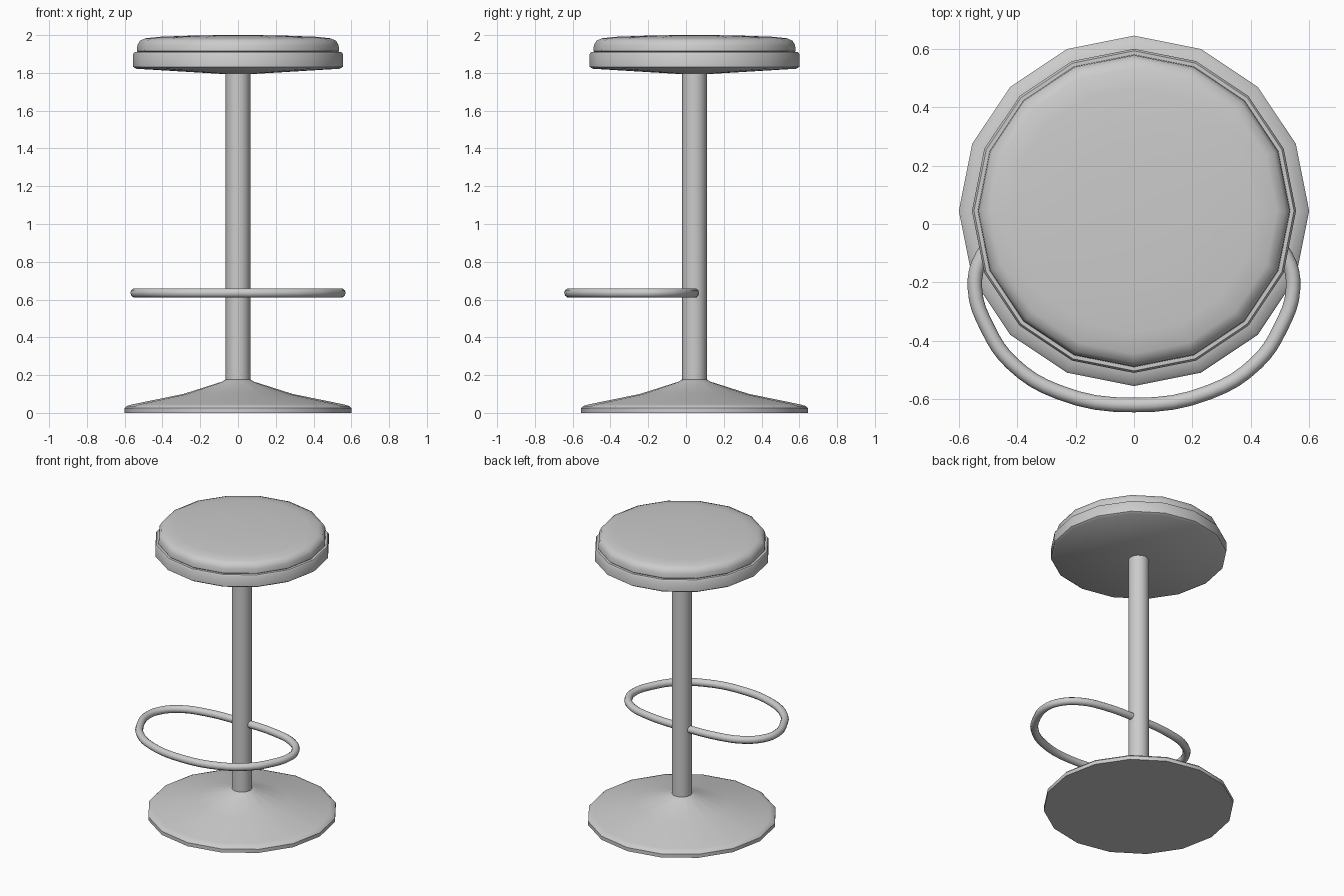
import bpy, bmesh
from math import cos, sin, pi, radians

cube = bpy.data.objects.get("Cube")
if cube:
    bpy.data.objects.remove(cube, do_unlink=True)

AXIS_Y = 0.045   # the post stands a little behind the centre

grey = bpy.data.materials.new("light grey")
grey.use_nodes = True
COLOUR = (0.6, 0.6, 0.6, 1)
grey.diffuse_color = COLOUR
grey.node_tree.nodes["Principled BSDF"].inputs["Base Color"].default_value = COLOUR


def finish(obj, angle=40):
    obj.data.materials.append(grey)
    bpy.ops.object.select_all(action='DESELECT')
    obj.select_set(True)
    bpy.context.view_layer.objects.active = obj
    bpy.ops.object.shade_smooth_by_angle(angle=radians(angle))


def lathe(name, profile, sides=16):
    """Turn a (radius, height) profile, bottom to top, and cap both ends."""
    bm = bmesh.new()
    rings = [[bm.verts.new((r * cos(2 * pi * i / sides), r * sin(2 * pi * i / sides), z))
              for i in range(sides)] for r, z in profile]
    for low, high in zip(rings, rings[1:]):
        for i in range(sides):
            j = (i + 1) % sides
            bm.faces.new((low[i], low[j], high[j], high[i]))
    bm.faces.new(rings[0][::-1])
    bm.faces.new(rings[-1])
    mesh = bpy.data.meshes.new(name)
    bm.to_mesh(mesh)
    bm.free()
    obj = bpy.data.objects.new(name, mesh)
    obj.location.y = AXIS_Y
    bpy.context.collection.objects.link(obj)
    finish(obj)


# Flared foot and post
lathe("base", [(0.6, 0), (0.6, 0.025), (0.59, 0.036), (0.56, 0.045),
               (0.29, 0.1), (0.085, 0.165), (0.06, 0.18)])
lathe("post", [(0.065, 0.15), (0.065, 1.8)])

# Seat pan with a shallow cone underneath, and its cushion
lathe("seat_pan", [(0.06, 1.793), (0.54, 1.822), (0.555, 1.832),
                   (0.555, 1.9), (0.548, 1.91), (0.5, 1.91)])
lathe("cushion", [(0.52, 1.9), (0.535, 1.915), (0.533, 1.945), (0.52, 1.97),
                  (0.49, 1.983), (0.42, 1.991), (0.23, 1.998), (0.08, 2.0)])

# Footrest: half of the loop, mirrored, swept as a round tube
half = [(0.27, 0.03), (0.43, -0.02), (0.52, -0.11), (0.545, -0.22),
        (0.5, -0.36), (0.42, -0.475), (0.26, -0.575)]
path = [(0, AXIS_Y)] + half + [(0, -0.62)] + [(-x, y) for x, y in reversed(half)]
curve = bpy.data.curves.new("footrest", 'CURVE')
curve.dimensions = '3D'
curve.bevel_depth = 0.025
curve.bevel_resolution = 3
curve.resolution_u = 4
spline = curve.splines.new('BEZIER')
spline.bezier_points.add(len(path) - 1)
spline.use_cyclic_u = True
for point, (x, y) in zip(spline.bezier_points, path):
    point.co = (x, y, 0.635)
    point.handle_left_type = point.handle_right_type = 'AUTO'
footrest = bpy.data.objects.new("footrest", curve)
bpy.context.collection.objects.link(footrest)
bpy.ops.object.select_all(action='DESELECT')
footrest.select_set(True)
bpy.context.view_layer.objects.active = footrest
bpy.ops.object.convert(target='MESH')
finish(bpy.context.view_layer.objects.active, 60)
